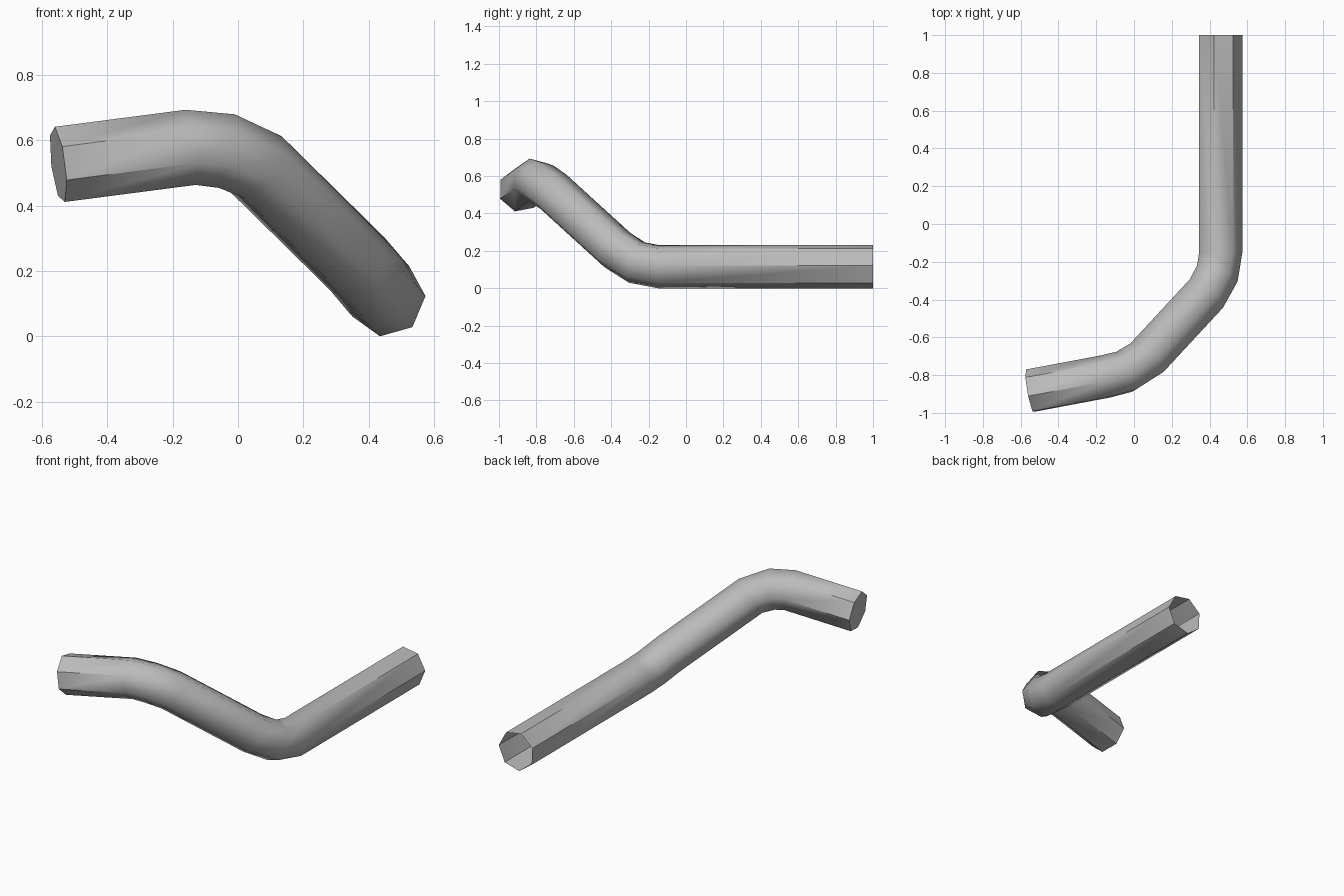
import bpy, bmesh, math
from mathutils import Vector

cube = bpy.data.objects.get("Cube")
if cube:
    bpy.data.objects.remove(cube)

SIDES = 7
RADIUS = 0.119
START_ROLL = math.radians(-80)

# Centre line, from the open back end to the closed side end
path = [Vector(p) for p in (
    (0.455, 1.0, 0.117),
    (0.455, -0.15, 0.117),
    (0.435, -0.27, 0.14),
    (0.375, -0.38, 0.21),
    (0.06, -0.72, 0.52),
    (-0.045, -0.785, 0.566),
    (-0.15, -0.812, 0.577),
    (-0.55, -0.887, 0.525),
)]
last = len(path) - 1


def direction(a, b):
    return (path[b] - path[a]).normalized()


# Rings stay square to the straight runs; only the middle of each bend is averaged
straight_runs = {0: (0, 1), 1: (0, 1), 3: (3, 4), 4: (3, 4), 6: (6, 7), 7: (6, 7)}
tangents = [direction(*straight_runs.get(i, (i - 1, i + 1))) for i in range(len(path))]

bm = bmesh.new()
side = Vector((-1, 0, 0))
rings = []
for i, (centre, tangent) in enumerate(zip(path, tangents)):
    # Carry the ring frame along the path without twisting
    if i:
        side = tangents[i - 1].rotation_difference(tangent) @ side
    up = side.cross(tangent)
    ring = []
    for k in range(SIDES):
        a = START_ROLL + math.tau * k / SIDES
        ring.append(bm.verts.new(centre + RADIUS * (math.cos(a) * side + math.sin(a) * up)))
    rings.append(ring)

# Pipe wall
for r, s in zip(rings, rings[1:]):
    for k in range(SIDES):
        n = (k + 1) % SIDES
        bm.faces.new((r[k], r[n], s[n], s[k]))

# Closed side end
bm.faces.new(rings[last])
bmesh.ops.recalc_face_normals(bm, faces=bm.faces)

# Smooth bends that harden into crisp facets towards both ends
for f in bm.faces:
    f.smooth = True
for a, b in ((0, 1), (last - 1, last)):
    for k in range(SIDES):
        bm.edges.get((rings[a][k], rings[b][k])).smooth = False
for k in range(SIDES):
    bm.edges.get((rings[last][k], rings[last][(k + 1) % SIDES])).smooth = False

mesh = bpy.data.meshes.new("bent_pipe")
bm.to_mesh(mesh)
bm.free()

# Plain grey metal
grey = bpy.data.materials.new("grey")
grey.use_nodes = True
colour = (0.5, 0.5, 0.5, 1)
grey.diffuse_color = colour
grey.node_tree.nodes["Principled BSDF"].inputs["Base Color"].default_value = colour
mesh.materials.append(grey)

pipe = bpy.data.objects.new("bent_pipe", mesh)
bpy.context.collection.objects.link(pipe)
